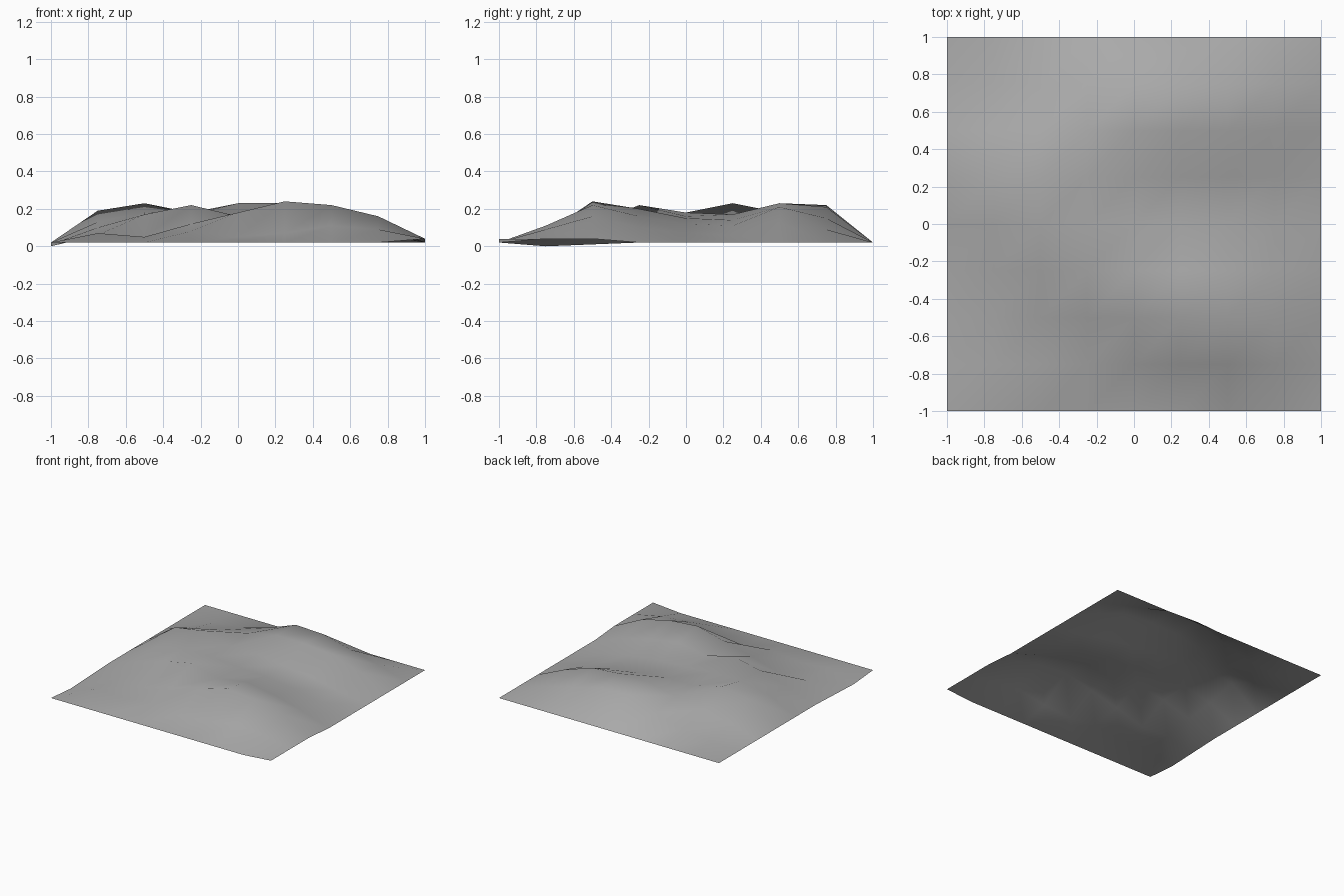
import bpy
import bmesh

# Remove the default object
default_cube = bpy.data.objects.get("Cube")
if default_cube:
    bpy.data.objects.remove(default_cube, do_unlink=True)

CELLS = 8
RIM = 0.02

# Heights of the inner ground in hundredths, one row per grid line, front to back
RELIEF = [
    [7, 5, 8, 5, 7, 11, 9],
    [6, 5, 12, 18, 24, 22, 16],
    [10, 17, 22, 16, 20, 16, 10],
    [13, 18, 18, 16, 15, 12, 7],
    [19, 23, 17, 17, 14, 11, 6],
    [9, 14, 18, 23, 23, 21, 13],
    [4, 7, 13, 22, 21, 15, 9],
]

# Small bumps and dips along the side rims, from the front corner backwards
LEFT_RIM = [0.04, 0.04, 0.04]
RIGHT_RIM = [RIM, 0.0, 0.01]


def ground_height(column, row):
    """Height of the ground at one crossing of the grid."""
    if 0 < column < CELLS and 0 < row < CELLS:
        return RELIEF[row - 1][column - 1] / 100
    if column == CELLS and row < len(LEFT_RIM):
        return LEFT_RIM[row]
    if column == 0 and row < len(RIGHT_RIM):
        return RIGHT_RIM[row]
    return RIM


def make_material(name, colour):
    """Plain flat material."""
    material = bpy.data.materials.new(name)
    material.use_nodes = True
    material.diffuse_color = colour
    shader = material.node_tree.nodes["Principled BSDF"]
    shader.inputs["Base Color"].default_value = colour
    return material


# Square sheet of ground, lifted into hills and hollows
bm = bmesh.new()
bmesh.ops.create_grid(bm, x_segments=CELLS, y_segments=CELLS, size=1)
for vert in bm.verts:
    column = round((vert.co.x + 1) * CELLS / 2)
    row = round((vert.co.y + 1) * CELLS / 2)
    vert.co.z = ground_height(column, row)
for face in bm.faces:
    face.smooth = True
bm.normal_update()

mesh = bpy.data.meshes.new("hilly_ground")
bm.to_mesh(mesh)
bm.free()
mesh.materials.append(make_material("ground_grey", (0.4, 0.4, 0.4, 1)))

ground = bpy.data.objects.new("hilly_ground", mesh)
bpy.context.collection.objects.link(ground)
